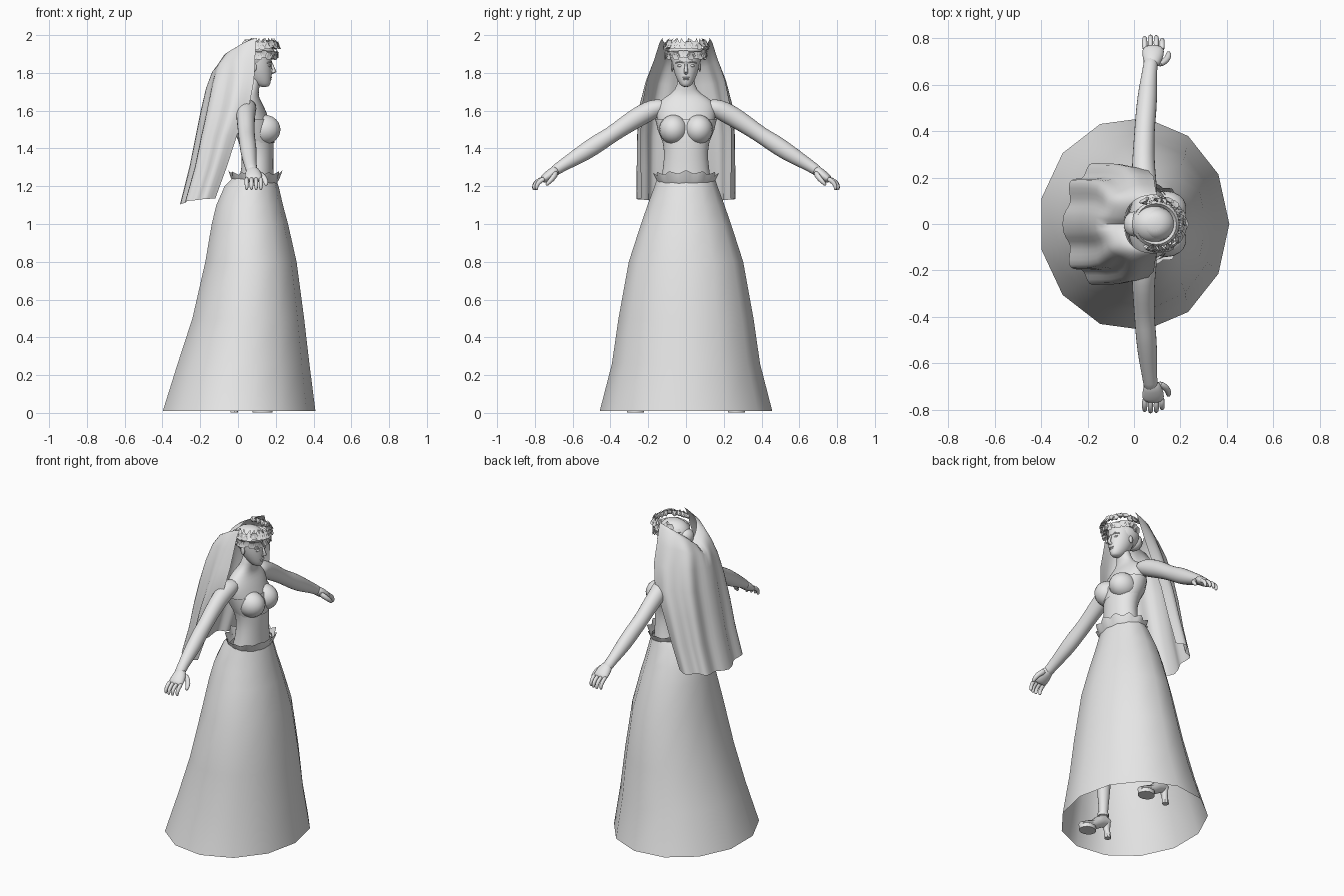
import bpy, bmesh, math, random
from mathutils import Vector, Matrix

if "Cube" in bpy.data.objects:
    bpy.data.objects.remove(bpy.data.objects["Cube"])

random.seed(4)
grey = bpy.data.materials.new("soft grey")
grey.diffuse_color = (0.8, 0.8, 0.8, 1)
grey.use_nodes = True
grey.node_tree.nodes["Principled BSDF"].inputs["Base Color"].default_value = grey.diffuse_color


def finish(name, bm, mirror=False, subsurf=0, angle=60, fix=True):
    """Turn a bmesh into a shaded object, mirrored across y if asked."""
    if fix:
        bmesh.ops.recalc_face_normals(bm, faces=bm.faces)
    me = bpy.data.meshes.new(name)
    bm.to_mesh(me)
    bm.free()
    me.materials.append(grey)
    ob = bpy.data.objects.new(name, me)
    bpy.context.collection.objects.link(ob)
    bpy.ops.object.select_all(action='DESELECT')
    ob.select_set(True)
    bpy.context.view_layer.objects.active = ob
    bpy.ops.object.shade_smooth_by_angle(angle=math.radians(angle))
    if mirror:
        m = ob.modifiers.new("mirror", 'MIRROR')
        m.use_axis = (False, True, False)
        m.use_mirror_merge = False
    if subsurf:
        ob.modifiers.new("smooth", 'SUBSURF').levels = subsurf
        ob.modifiers["smooth"].render_levels = subsurf
    return ob


def skin(bm, rows, closed=True, caps=True):
    """Bridge rows of points with quads."""
    vs = [[bm.verts.new(p) for p in row] for row in rows]
    n = len(rows[0])
    for a, b in zip(vs, vs[1:]):
        for i in range(n if closed else n - 1):
            j = (i + 1) % n
            bm.faces.new((a[i], a[j], b[j], b[i]))
    if caps:
        bm.faces.new(vs[0][::-1])
        bm.faces.new(vs[-1])


def ring(z, cx, rx, ry, n, cy=0):
    return [(cx + rx * math.cos(2 * math.pi * i / n),
             cy + ry * math.sin(2 * math.pi * i / n), z) for i in range(n)]


def loft(name, rings, n, caps=True, **kw):
    bm = bmesh.new()
    skin(bm, [ring(*r[:4], n) for r in rings], caps=caps)
    return finish(name, bm, **kw)


def tube(bm, path, n=10, up=(1, 0, 0)):
    """Tube through (x, y, z, half width along up, half thickness)."""
    pts = [Vector(p[:3]) for p in path]
    rows = []
    for k, p in enumerate(path):
        t = (pts[min(k + 1, len(pts) - 1)] - pts[max(k - 1, 0)]).normalized()
        side = Vector(up)
        side = (side - t * side.dot(t)).normalized()
        other = t.cross(side)
        rows.append([pts[k] + side * p[3] * math.cos(2 * math.pi * i / n)
                     + other * p[4] * math.sin(2 * math.pi * i / n) for i in range(n)])
    skin(bm, rows)


def blob(bm, loc, scale, u=14, v=9):
    m = Matrix.Translation(loc) @ Matrix.Diagonal((*scale, 1))
    bmesh.ops.create_uvsphere(bm, u_segments=u, v_segments=v, radius=1, matrix=m)


# long open skirt: z, back x, front x, half width
skirt = [(.01, -.41, .41, .46), (.26, -.33, .378, .395), (.5, -.25, .35, .36), (.8, -.18, .31, .305),
         (1.0, -.145, .265, .24), (1.1, -.12, .238, .205), (1.2, -.075, .215, .168), (1.24, -.035, .2, .155)]
loft("skirt", [(z, (a + b) / 2, (b - a) / 2, w) for z, a, b, w in skirt], 13, caps=False)

# scalloped waist frill
bm = bmesh.new()
rows = []
for z, r, wave in ((1.215, -.005, 0), (1.235, .006, .003), (1.265, .018, .008)):
    row = []
    for i in range(48):
        a = 2 * math.pi * i / 48
        w = wave * math.cos(12 * a)
        row.append((.092 + (.118 + r + w) * math.cos(a), (.15 + r + w) * math.sin(a),
                    z + w + .012 * (1 - abs(math.sin(a))) * (wave > .005)))
    rows.append(row)
skin(bm, rows, caps=False)
finish("waist_frill", bm)

# torso and neck
loft("torso", [(1.05, .07, .11, .16), (1.18, .09, .105, .145), (1.25, .1, .088, .13), (1.35, .105, .083, .116),
               (1.42, .1, .09, .12), (1.5, .08, .105, .145), (1.57, .065, .095, .16), (1.62, .058, .082, .16),
               (1.66, .052, .064, .135), (1.69, .058, .05, .075), (1.73, .075, .04, .046), (1.8, .085, .038, .042)],
     20, subsurf=1)

# fitted bodice and bust
loft("bodice", [(1.43, .1, .093, .122), (1.5, .082, .11, .15), (1.555, .07, .102, .163)], 24, caps=False)
bm = bmesh.new()
blob(bm, (.14, .066, 1.5), (.086, .076, .078), 18, 12)
finish("bust", bm, mirror=True)

# arms: shoulder, elbow, wrist
bm = bmesh.new()
tube(bm, [(.05, .1, 1.63, .05, .035), (.045, .17, 1.612, .056, .055), (.04, .24, 1.575, .052, .056),
          (.042, .32, 1.525, .048, .05), (.045, .4, 1.468, .045, .044), (.05, .46, 1.432, .046, .05),
          (.057, .54, 1.378, .045, .048), (.063, .62, 1.33, .037, .037), (.07, .68, 1.293, .031, .03),
          (.075, .71, 1.27, .035, .029)], 12)
finish("arms", bm, mirror=True, subsurf=1)

# hands: palm, curled fingers, thumb
bm = bmesh.new()
tube(bm, [(.073, .675, 1.297, .029, .026), (.08, .71, 1.268, .045, .03), (.083, .745, 1.243, .05, .026),
          (.083, .765, 1.228, .044, .018)], 12)
for i in range(4):
    x, d = .046 + .025 * i, (.0, .006, .004, -.008)[i]
    tube(bm, [(x, .745, 1.243, .013, .015), (x, .782 + d, 1.228, .013, .015),
              (x, .802 + d, 1.203, .012, .013), (x, .798 + d, 1.178, .008, .009)], 7)
tube(bm, [(.1, .685, 1.275, .016, .02), (.137, .7, 1.247, .016, .018), (.15, .725, 1.222, .013, .015),
          (.148, .742, 1.203, .008, .009)], 8, up=(0, 1, 0))
finish("hands", bm, mirror=True, subsurf=1, angle=85)

# head
loft("head", [(1.724, .14, .022, .018), (1.742, .127, .046, .036), (1.78, .112, .066, .055),
              (1.82, .102, .078, .069), (1.87, .096, .085, .075), (1.91, .094, .084, .075),
              (1.945, .09, .066, .06), (1.965, .085, .032, .03)], 18, subsurf=1)

# face: nose, lips, brow
bm = bmesh.new()
tube(bm, [(.174, 0, 1.858, .006, .006), (.184, 0, 1.83, .008, .008), (.193, 0, 1.808, .012, .011),
          (.174, 0, 1.797, .011, .006)], 8, up=(0, 1, 0))
blob(bm, (.172, 0, 1.775), (.009, .02, .005))
blob(bm, (.169, 0, 1.766), (.009, .016, .005))
finish("nose_and_lips", bm)
bm = bmesh.new()
blob(bm, (.164, .031, 1.838), (.011, .015, .007))
tube(bm, [(.174, .01, 1.853, .005, .004), (.172, .032, 1.86, .005, .004), (.155, .054, 1.853, .003, .003)], 6)
finish("eyes_and_brows", bm, mirror=True)
bm = bmesh.new()
blob(bm, (.085, .073, 1.83), (.014, .007, .024))
finish("ears", bm, mirror=True)

# gathered hair behind the crown
bm = bmesh.new()
blob(bm, (.075, 0, 1.885), (.092, .083, .078), 18, 12)
blob(bm, (.0, 0, 1.87), (.045, .055, .05))
finish("hair", bm)

# flower crown: faceted five petal blossoms and pointed leaves
bm = bmesh.new()


def frame(a, tilt, rad, z):
    out = Vector((math.cos(a) * math.cos(tilt), math.sin(a) * math.cos(tilt), math.sin(tilt)))
    rot = out.to_track_quat('Z', 'Y').to_matrix().to_4x4()
    return Matrix.Translation((.1 + math.cos(a) * rad, math.sin(a) * rad, z)) @ rot


for k in range(17):
    a = math.radians(-112 + 14 * k)
    for z, tilt, rad in ((1.897, -.1, .1), (1.945, .4, .106)):
        size = random.uniform(.021, .026)
        m = frame(a + (.12 if z > 1.92 else 0), tilt + random.uniform(-.25, .25), rad, z + random.uniform(-.008, .008))
        c = bm.verts.new(m @ Vector((0, 0, .006)))
        rim = [bm.verts.new(m @ Vector((size * math.cos(t), size * math.sin(t), .012)))
               for t in [2 * math.pi * i / 6 for i in range(6)]]
        base = bm.verts.new(m @ Vector((0, 0, -.014)))
        for i in range(6):
            bm.faces.new((c, rim[i], rim[i - 5]))
            bm.faces.new((base, rim[i - 5], rim[i]))
    m = frame(a + .06, .9, .105, 1.957)
    s = random.choice((-1, 1)) * .01
    bm.faces.new([bm.verts.new(m @ Vector(p)) for p in ((0, -.02, 0), (.011, 0, .006), (s, .03, .012), (-.011, 0, .006))])
finish("flower_crown", bm, angle=20)
bm = bmesh.new()
tube_rows = []
for i in range(24):
    a = 2 * math.pi * i / 24
    tube_rows.append([(.095 + (.088 + .012 * c) * math.cos(a), (.088 + .012 * c) * math.sin(a), 1.915 + .016 * s)
                      for c, s in ((1, 0), (0, 1), (-1, 0), (0, -1))])
skin(bm, tube_rows + tube_rows[:1], caps=False)
bmesh.ops.remove_doubles(bm, verts=bm.verts, dist=.0001)
finish("crown_band", bm)

# veil: back x, front x, half width, z at centre back, z at front edge, pleat depth
veil = [(-.04, .1, .125, 1.84, 1.985, 0), (-.09, .095, .14, 1.83, 1.96, 0), (-.135, .09, .17, 1.79, 1.87, .004),
        (-.16, .085, .21, 1.72, 1.76, .008), (-.185, .06, .24, 1.6, 1.63, .011), (-.215, -.005, .25, 1.45, 1.47, .013),
        (-.245, -.06, .25, 1.3, 1.3, .015), (-.295, -.12, .25, 1.1, 1.135, .016)]
bm = bmesh.new()
rows = []
for xb, xf, w, zb, zf, pleat in veil:
    row = []
    for i in range(-20, 21):
        u = abs(i) / 20
        s = math.sin(u * math.pi / 2) ** .8
        c = math.cos(u * math.pi / 2) ** .8 if u < 1 else 0
        k = 1 + pleat * math.cos(u * 15) / .22
        row.append((xf + (xb - xf) * c * k, math.copysign(w * s * k, i), zb + (zf - zb) * u ** .6))
    rows.append(row)
skin(bm, rows, closed=False, caps=False)
finish("veil", bm)

# legs inside the skirt
bm = bmesh.new()
tube(bm, [(.07, .085, 1.12, .09, .08), (.075, .12, .95, .085, .075), (.075, .17, .72, .065, .06),
          (.07, .205, .55, .05, .048), (.045, .225, .42, .055, .05), (.025, .245, .27, .038, .036),
          (.015, .26, .15, .026, .026), (.015, .262, .1, .03, .027)], 12)
finish("legs", bm, mirror=True, subsurf=1)

# high heeled shoes: upper, heel, platform sole, ankle strap
bm = bmesh.new()
tube(bm, [(-.025, .26, .105, .026, .02), (.01, .262, .11, .032, .04), (.05, .264, .085, .033, .035),
          (.095, .266, .05, .042, .028), (.14, .267, .038, .042, .022), (.18, .267, .03, .022, .012)], 12, up=(0, 1, 0))
skin(bm, [ring(z, x, r, r, 8, .262) for z, x, r in ((.003, -.02, .02), (.05, -.014, .018), (.1, -.005, .028))])
skin(bm, [ring(z, .13, .052, .046, 14, .267) for z in (.003, .028)])
skin(bm, [ring(z, .015, .034, .031, 12, .261) for z in (.135, .155)])
finish("shoes", bm, mirror=True, angle=45)
